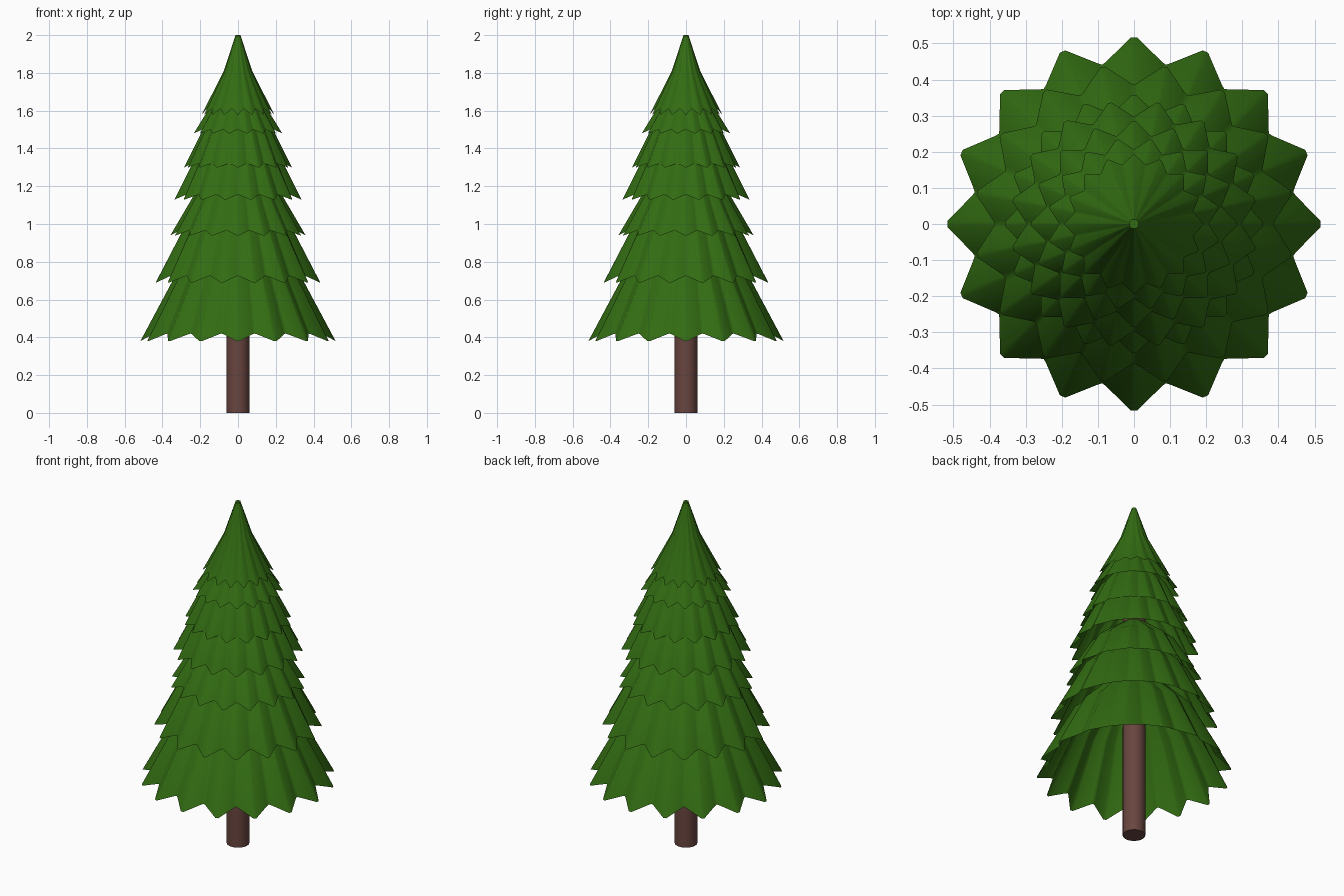
import bpy, bmesh
from math import cos, sin, tau, radians

if "Cube" in bpy.data.objects:
    bpy.data.objects.remove(bpy.data.objects["Cube"])

TEETH = 16


def material(name, rgb):
    m = bpy.data.materials.new(name)
    m.diffuse_color = (*rgb, 1)
    m.use_nodes = True
    m.node_tree.nodes["Principled BSDF"].inputs["Base Color"].default_value = m.diffuse_color
    return m


green = material("needle_green", (0.032, 0.15, 0.006))
brown = material("bark_brown", (0.14, 0.06, 0.05))

# One tooth: (angle as a fraction of the tooth, 0 = tip, 1 = valley)
TOOTH = [(-0.04, 0), (0.04, 0), (0.43, 0.9), (0.5, 1), (0.57, 0.9)]


def tier(name, rings, turn):
    """Open pleated skirt; each ring is (tip radius, z, valley depth, valley lift)."""
    bm = bmesh.new()
    rows = []
    for r, z, depth, lift in rings:
        row = []
        for i in range(TEETH):
            for f, v in TOOTH:
                a = tau * (i + f + turn) / TEETH
                rr = r * (1 - depth * v)
                row.append(bm.verts.new((rr * cos(a), rr * sin(a), z + lift * v)))
        rows.append(row)
    n = len(rows[0])
    for lo, hi in zip(rows, rows[1:]):
        for i in range(n):
            j = (i + 1) % n
            bm.faces.new((lo[i], lo[j], hi[j], hi[i]))
    bm.faces.new(rows[-1])
    me = bpy.data.meshes.new(name)
    bm.to_mesh(me)
    bm.free()
    ob = bpy.data.objects.new(name, me)
    bpy.context.collection.objects.link(ob)
    me.materials.append(green)
    bpy.context.view_layer.objects.active = ob
    ob.select_set(True)
    bpy.ops.object.shade_smooth_by_angle(angle=radians(35))
    ob.select_set(False)


# Trunk, running up inside the lower tiers
bpy.ops.mesh.primitive_cylinder_add(vertices=32, radius=0.06, depth=1.34, location=(0, 0, 0.67))
trunk = bpy.context.object
trunk.name = "trunk"
trunk.data.materials.append(brown)
bpy.ops.object.shade_smooth_by_angle(angle=radians(35))
trunk.select_set(False)

# Branch tiers, bottom to top: rim radius, rim z, rim lift, shoulder radius, shoulder z, top z
TIERS = [
    (0.517, 0.38, 0.04, 0.33, 0.73, 1.05),
    (0.443, 0.69, 0.035, 0.29, 0.98, 1.24),
    (0.358, 0.94, 0.025, 0.235, 1.15, 1.33),
    (0.342, 1.13, 0.025, 0.235, 1.34, 1.54),
    (0.285, 1.30, 0.02, 0.185, 1.50, 1.70),
    (0.238, 1.48, 0.02, 0.125, 1.66, 1.84),
    (0.192, 1.58, 0.03, 0.075, 1.81, 2.0),
]
for k, (r, z, lift, r2, z2, top) in enumerate(TIERS):
    tier(f"branch_tier_{k + 1}",
         [(r, z, 0.13, lift), (r2, z2, 0.07, 0), (0.013, top, 0, 0)],
         0.5 * (k % 2))
